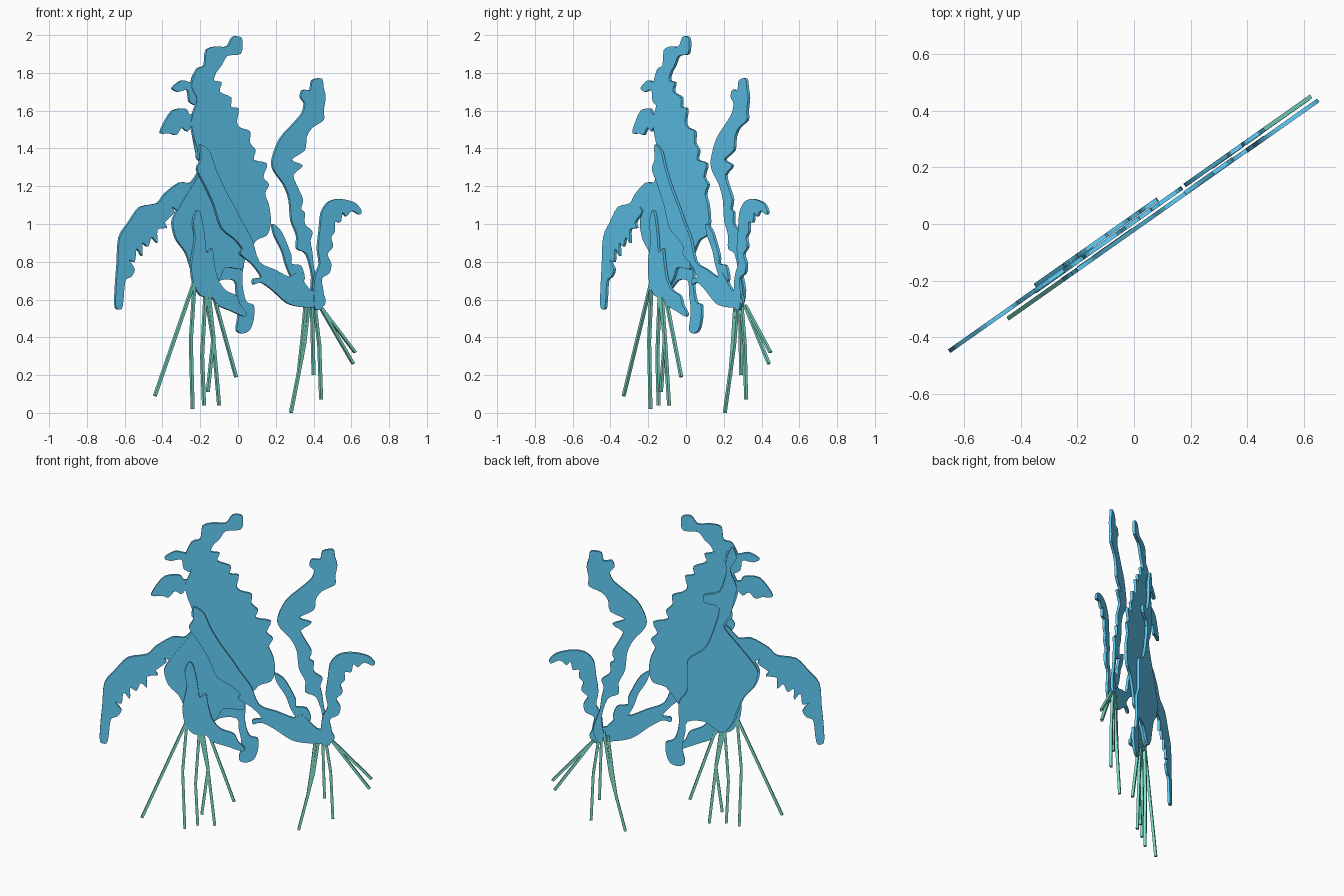
import bpy, bmesh, math
from mathutils import Vector

if "Cube" in bpy.data.objects:
    bpy.data.objects.remove(bpy.data.objects["Cube"])

SLOPE = 0.705            # every plate lies in the upright plane y = SLOPE * x
ANG = math.atan(SLOPE)
NORMAL = Vector((-math.sin(ANG), math.cos(ANG), 0))
FRONT, MID, BACK = -0.020, 0.008, 0.029   # layer offsets along y
THICK = 0.015


def material(name, color):
    m = bpy.data.materials.new(name)
    m.diffuse_color = (*color, 1)
    m.use_nodes = True
    m.node_tree.nodes["Principled BSDF"].inputs["Base Color"].default_value = m.diffuse_color
    return m


BLUE = material("blue_card", (0.12, 0.62, 0.94))
TEAL = material("teal_card", (0.22, 0.76, 0.62))


def rounded(pts, steps=3, pull=0.45):
    """Closed smooth curve through the outline points."""
    out, n = [], len(pts)
    for i in range(n):
        a, b, c, d = (Vector(pts[(i + k) % n]) for k in (-1, 0, 1, 2))
        for s in range(steps):
            t = s / steps
            out.append(b * (2*t**3 - 3*t**2 + 1) + c * (3*t**2 - 2*t**3)
                       + pull * (c - a) * (t**3 - 2*t**2 + t)
                       + pull * (d - b) * (t**3 - t**2))
    return out


def plate(name, pts, layer, mat=BLUE, smooth=True):
    """Flat cut-out; pts are front-view (x, z) pairs in hundredths."""
    pts = rounded(pts) if smooth else [Vector(p) for p in pts]
    bm = bmesh.new()
    base = [bm.verts.new(Vector((p.x / 100, p.x / 100 * SLOPE + layer, max(p.y, 0) / 100))
                         - NORMAL * THICK / 2) for p in pts]
    face = bm.faces.new(base)
    ext = bmesh.ops.extrude_face_region(bm, geom=[face], use_keep_orig=True)
    bmesh.ops.translate(bm, vec=NORMAL * THICK,
                        verts=[v for v in ext["geom"] if isinstance(v, bmesh.types.BMVert)])
    bmesh.ops.recalc_face_normals(bm, faces=bm.faces)
    bmesh.ops.triangulate(bm, faces=[f for f in bm.faces if len(f.verts) > 4],
                          ngon_method='EAR_CLIP')
    me = bpy.data.meshes.new(name)
    bm.to_mesh(me)
    bm.free()
    me.materials.append(mat)
    ob = bpy.data.objects.new(name, me)
    bpy.context.collection.objects.link(ob)
    return ob


def bristle(name, path, layer, w=0.65):
    """Narrow strip following a short (x, z) path."""
    side = []
    for i in range(len(path)):
        d = Vector(path[min(i + 1, len(path) - 1)]) - Vector(path[max(i - 1, 0)])
        side.append(Vector((-d.y, d.x)).normalized() * w)
    left = [Vector(p) + s for p, s in zip(path, side)]
    right = [Vector(p) - s for p, s in zip(path, side)]
    plate(name, left + right[::-1], layer, TEAL, smooth=False)


# Body with crooked neck and ragged edge
plate("body", [
    (1, 199), (2, 196), (1, 190), (-6, 189), (-9, 184), (-12, 180), (-13, 176), (-9, 175),
    (-10, 170), (-4, 167), (-4, 162), (0, 161), (-1, 154), (1, 151), (6, 149), (6, 143),
    (9, 139), (8, 134), (15, 132), (13, 125), (16, 121), (14, 116), (16, 110), (17, 101),
    (15, 94), (9, 91), (3, 80), (2, 76), (-7, 77), (-10, 71), (-18, 63), (-23, 69),
    (-25, 76), (-28, 85), (-33, 92), (-35, 101), (-32, 108), (-26, 118), (-19, 130),
    (-22, 135), (-22, 140), (-24, 147), (-25, 155), (-22, 166), (-25, 173), (-22, 182),
    (-18, 184), (-17, 192), (-12, 194), (-6, 194), (-3, 199)], MID)

# Drooping left wing with feathered underside
plate("left_wing", [
    (-19, 130), (-14, 120), (-18, 107), (-26, 103), (-35, 109),
    (-34, 106), (-39, 101), (-38, 98), (-43, 97), (-43, 90), (-46, 93), (-48, 88),
    (-51, 90), (-51, 83), (-54, 87), (-55, 80), (-58, 81), (-55, 76), (-57, 72), (-60, 70),
    (-61, 60), (-62, 55), (-65, 56), (-65, 65), (-64, 79), (-63, 93), (-58, 101),
    (-52, 109), (-43, 111), (-39, 116), (-31, 122), (-25, 122)], MID + 0.003)

# Two crests on the left of the neck
plate("upper_crest", [(-20, 177), (-25, 175), (-30, 176), (-35, 172), (-32, 170), (-27, 171),
                      (-26, 165), (-22, 163), (-18, 168)], MID + 0.004)
plate("lower_crest", [(-41, 148), (-40, 152), (-35, 160), (-28, 161), (-26, 158), (-22, 158),
                      (-20, 151), (-24, 153), (-27, 149), (-30, 151), (-33, 147), (-36, 148)],
      MID + 0.004)

# Rear strip running from the neck down to the hanging foot
plate("rear_leg", [
    (-23, 180), (-20, 172), (-20, 163), (-17, 152), (-10, 150), (-10, 145), (-17, 141),
    (-12, 120), (-8, 114), (-2, 108), (-2, 90), (2, 82), (2, 68), (4, 59), (8, 57), (8, 50),
    (6, 44), (2, 42), (-1, 44), (0, 51), (0, 57), (-1, 63), (-2, 70), (-10, 70), (-18, 63),
    (-23, 69), (-25, 76), (-28, 85), (-33, 92), (-35, 101), (-32, 108), (-26, 118),
    (-19, 130), (-22, 137), (-24, 147), (-25, 155), (-22, 166), (-25, 173)], BACK)

# Long front arm crossing the body to the right claw
plate("front_arm", [
    (-20, 142), (-15, 138), (-12, 129), (-7, 118), (-2, 109), (2, 101), (7, 92), (11, 80),
    (19, 76), (27, 72), (31, 74), (38, 65), (43, 65), (46, 60), (44, 56), (34, 56), (26, 58),
    (18, 65), (12, 69), (8, 68), (8, 71), (12, 72), (7, 79), (1, 84), (2, 87), (-2, 92),
    (-9, 98), (-13, 110), (-18, 121), (-22, 129), (-20, 134)], FRONT)
plate("arm_spur", [(18, 100), (22, 97), (25, 91), (28, 83), (28, 79), (33, 78), (35, 71),
                   (32, 68), (28, 72), (25, 79), (23, 86), (19, 94)], FRONT + 0.003)

# Left front leg
plate("front_leg", [
    (-22, 107), (-20, 105), (-18, 94), (-17, 85), (-14, 87), (-13, 80), (-11, 71), (-7, 65),
    (-1, 62), (1, 57), (4, 53), (3, 51), (-4, 54), (-11, 57), (-14, 61), (-20, 62), (-24, 69),
    (-25, 79), (-23, 92), (-24, 101)], FRONT)

# Tall right arm
plate("tall_arm", [
    (39, 176), (44, 177), (45, 172), (46, 167), (45, 160), (45, 155), (39, 151), (36, 146),
    (35, 139), (28, 134), (34, 131), (29, 126), (31, 120), (34, 113), (33, 108), (35, 106),
    (35, 100), (39, 96), (38, 91), (39, 85), (40, 76), (43, 65), (41, 57), (38, 60),
    (39, 72), (36, 84), (31, 87), (31, 94), (28, 102), (27, 113), (24, 121), (19, 128),
    (18, 134), (22, 145), (30, 154), (34, 159), (35, 164), (33, 167), (34, 171), (38, 171)],
    MID + 0.002)

# Curled right frond
plate("curled_frond", [
    (44, 106), (47, 111), (51, 113), (56, 113), (62, 111), (65, 107), (64, 105), (60, 107),
    (57, 104), (55, 106), (54, 101), (51, 101), (51, 96), (49, 93), (50, 88), (47, 84),
    (49, 79), (48, 74), (44, 71), (45, 63), (44, 55), (40, 56), (40, 68), (41, 74), (43, 79),
    (42, 87), (43, 97)], FRONT - 0.002)

# Bristles under both feet
LEFT = [[(-23, 70), (-44, 9)], [(-23, 69), (-25, 38), (-24, 2)],
        [(-17, 68), (-19, 30), (-18, 4)], [(-16, 68), (-13, 40), (-16, 11)],
        [(-18, 69), (-13, 38), (-10, 4)], [(-14, 66), (-1, 19)]]
RIGHT = [[(38, 62), (35, 36), (28, 0)], [(36, 60), (34, 38), (32, 20)],
         [(39, 62), (40, 20)], [(40, 62), (43, 36), (44, 7)],
         [(43, 57), (61, 26)], [(43, 57), (62, 32)]]
for side, paths, layer in (("left", LEFT, FRONT), ("right", RIGHT, MID)):
    for i, path in enumerate(paths):
        bristle(f"{side}_bristle_{i + 1}", path, layer + 0.001 * (i % 3))
